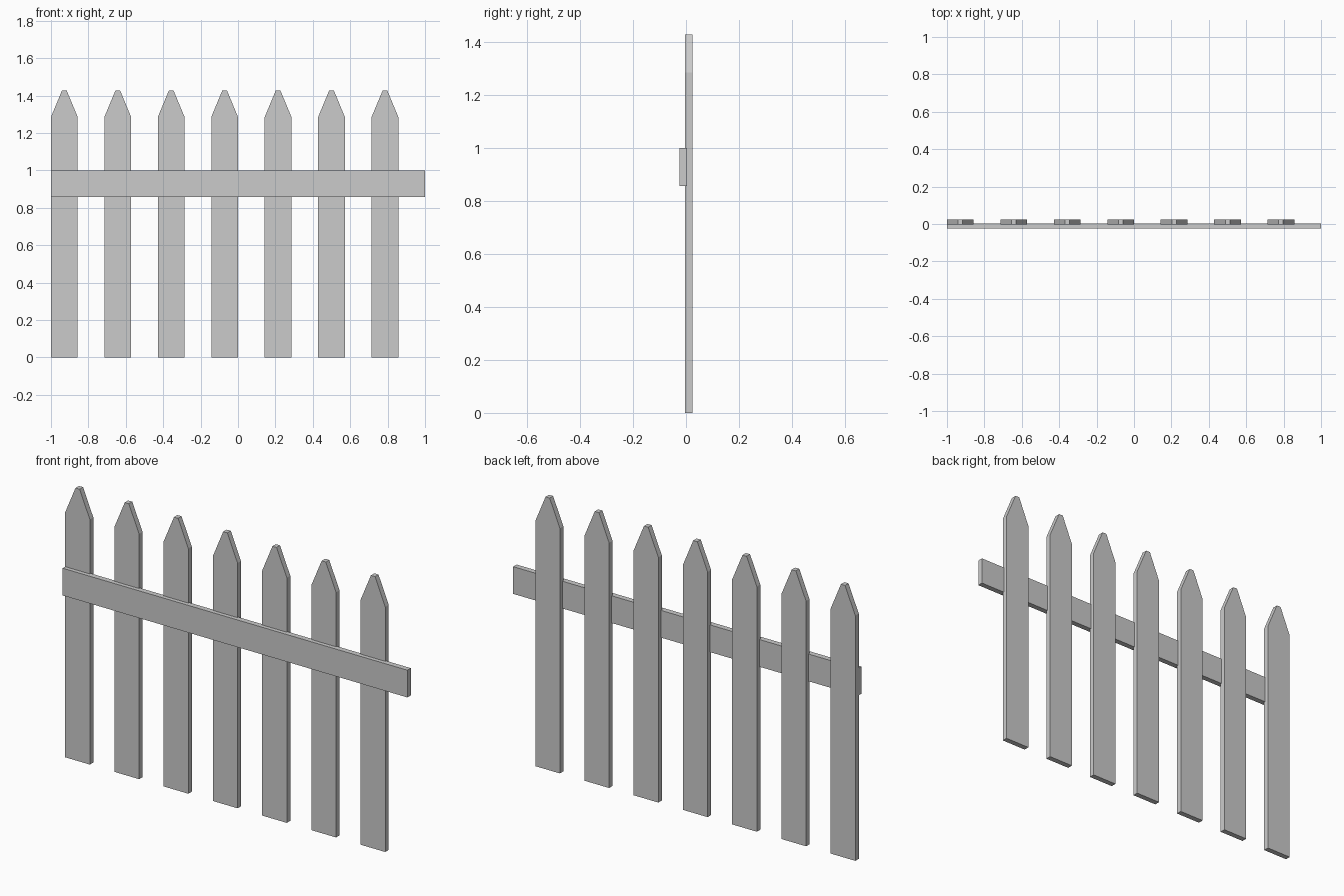
import bpy, bmesh

if "Cube" in bpy.data.objects:
    bpy.data.objects.remove(bpy.data.objects["Cube"])

U = 1 / 7        # plank width
T = 0.2 * U      # plank thickness


def plank(name, profile, y0):
    """Extrude an x-z outline along y by the plank thickness."""
    bm = bmesh.new()
    face = bm.faces.new([bm.verts.new((x, y0, z)) for x, z in profile])
    ext = bmesh.ops.extrude_face_region(bm, geom=[face])
    moved = [g for g in ext["geom"] if isinstance(g, bmesh.types.BMVert)]
    bmesh.ops.translate(bm, verts=moved, vec=(0, T, 0))
    bmesh.ops.recalc_face_normals(bm, faces=bm.faces)
    mesh = bpy.data.meshes.new(name)
    bm.to_mesh(mesh)
    bm.free()
    obj = bpy.data.objects.new(name, mesh)
    bpy.context.collection.objects.link(obj)
    return obj


# Pickets: pointed boards with a small blunt tip, evenly spaced from the left end
w, tip = U / 2, 0.012
outline = [(-w, 0), (w, 0), (w, 9 * U), (tip, 10 * U), (-tip, 10 * U), (-w, 9 * U)]
for i in range(7):
    picket = plank(f"picket_{i + 1}", outline, 0.025 - T)
    picket.location.x = -1 + w + i * 2 * U

# Cross rail on the front, slightly sunk into the pickets
plank("rail", [(-1, 6 * U), (1, 6 * U), (1, 7 * U), (-1, 7 * U)], -0.025)
